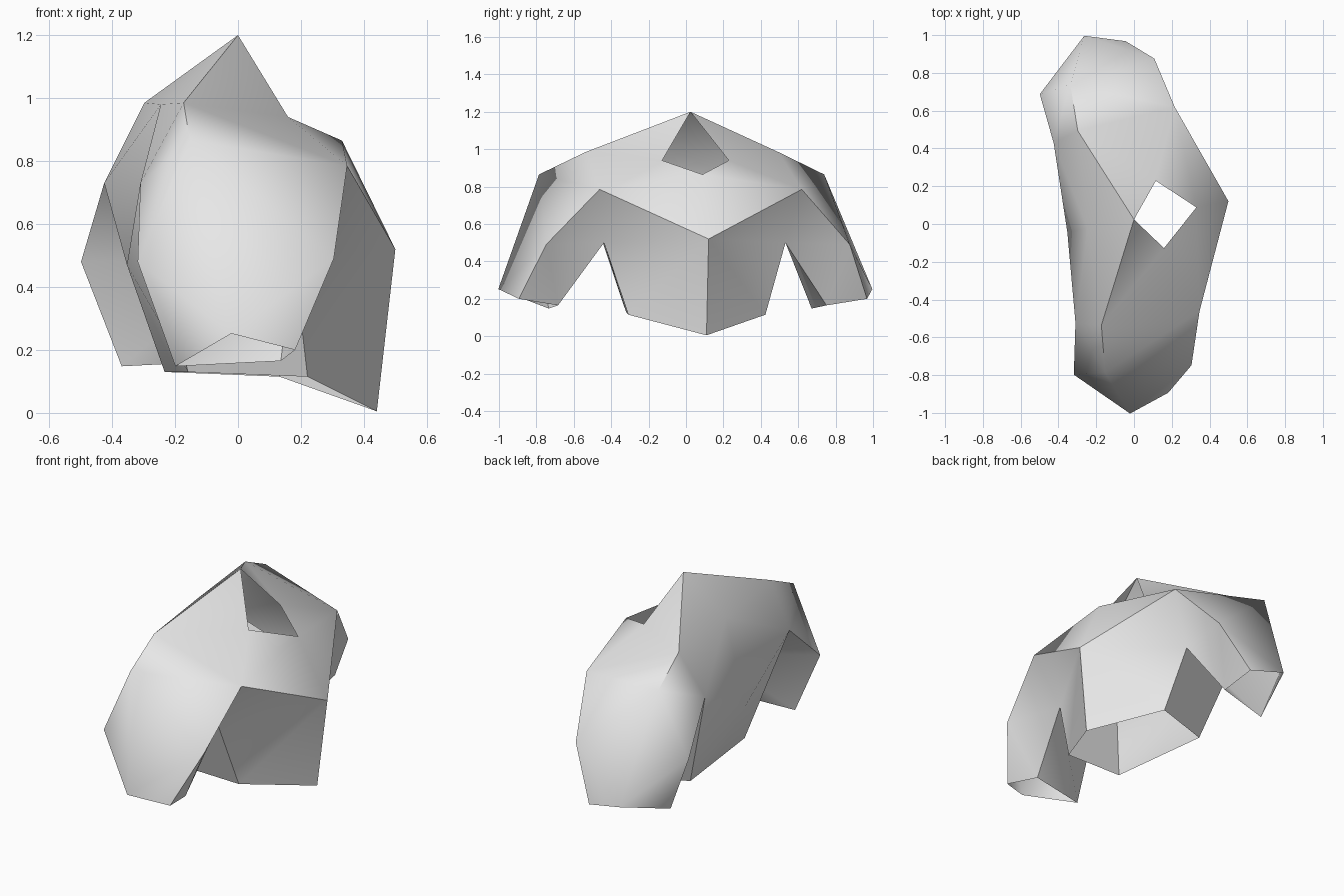
import bpy, bmesh, math
from mathutils import Matrix

cube = bpy.data.objects.get("Cube")
if cube:
    bpy.data.objects.remove(cube, do_unlink=True)

# Fabric colour
fabric = bpy.data.materials.new("light_grey_fabric")
fabric.use_nodes = True
grey = (0.8, 0.8, 0.8, 1)
fabric.diffuse_color = grey
fabric.node_tree.nodes["Principled BSDF"].inputs["Base Color"].default_value = grey

# Landmarks of one half of the shirt: forward, sideways, height
points = dict(
    nape=(0, 0, 1.2), throat=(.337, 0, .865), neck_side=(.14, .18, .94),
    chest=(.51, 0, .52), hem_front=(.45, 0, .005),
    hem_side=(.18, .37, .115), hem_back=(-.2, .31, .13), hem_mid=(-.2, 0, .13),
    back_top=(-.25, 0, .98), back_mid=(-.36, 0, .47),
    shoulder_top=(-.24, .52, .985), shoulder_tip=(-.25, .77, .865),
    shoulder_front=(.287, .546, .785), shoulder_back=(-.375, .48, .73),
    armpit=(.12, .49, .5), elbow_front=(.21, .82, .49), elbow_back=(-.417, .75, .48),
    cuff_out=(-.145, 1.01, .252), cuff_front=(.07, .94, .2),
    cuff_in=(.05, .725, .165), cuff_back=(-.29, .71, .148),
)

# Fabric panels between the landmarks
shoulder_panels = [
    "nape neck_side shoulder_top",
    "nape shoulder_top back_top",
    "throat shoulder_front neck_side",
    "neck_side shoulder_front shoulder_top",
    "shoulder_top shoulder_front shoulder_tip",
    "shoulder_top shoulder_tip shoulder_back",
    "back_top shoulder_top shoulder_back",
]
torso_panels = [
    "throat chest shoulder_front",
    "shoulder_front chest armpit",
    "chest hem_side armpit",
    "chest hem_front hem_side",
    "armpit hem_side hem_back",
    "shoulder_back armpit hem_back",
    "back_top shoulder_back back_mid",
    "back_mid shoulder_back hem_back",
    "back_mid hem_back hem_mid",
]
sleeve_panels = [
    "shoulder_tip shoulder_front elbow_front",
    "shoulder_tip elbow_front cuff_out",
    "elbow_front cuff_front cuff_out",
    "shoulder_tip cuff_out elbow_back",
    "cuff_out cuff_back elbow_back",
    "shoulder_tip elbow_back shoulder_back",
    "shoulder_front armpit elbow_front",
    "armpit cuff_in elbow_front",
    "elbow_front cuff_in cuff_front",
    "shoulder_back elbow_back armpit",
    "elbow_back cuff_back armpit",
    "cuff_back cuff_in armpit",
]

# Shirt shell, mirrored to the other side and turned slightly
bm = bmesh.new()
verts = {name: bm.verts.new(co) for name, co in points.items()}
for panel in shoulder_panels + torso_panels + sleeve_panels:
    bm.faces.new([verts[name] for name in panel.split()])
bmesh.ops.mirror(bm, geom=bm.verts[:] + bm.edges[:] + bm.faces[:], axis='Y', merge_dist=0.001)
bmesh.ops.remove_doubles(bm, verts=bm.verts, dist=0.001)
bmesh.ops.recalc_face_normals(bm, faces=bm.faces)
top = max(bm.faces, key=lambda f: f.calc_center_median().z)
if top.normal.z < 0:
    bmesh.ops.reverse_faces(bm, faces=bm.faces)
bm.transform(Matrix(((.98, -.12, 0, 0), (.19, .99, 0, .024), (0, 0, 1, 0), (0, 0, 0, 1))))

mesh = bpy.data.meshes.new("shirt")
bm.to_mesh(mesh)
bm.free()
mesh.materials.append(fabric)
shirt = bpy.data.objects.new("shirt", mesh)
bpy.context.collection.objects.link(shirt)
bpy.context.view_layer.objects.active = shirt
shirt.select_set(True)
bpy.ops.object.shade_smooth_by_angle(angle=math.radians(50))
